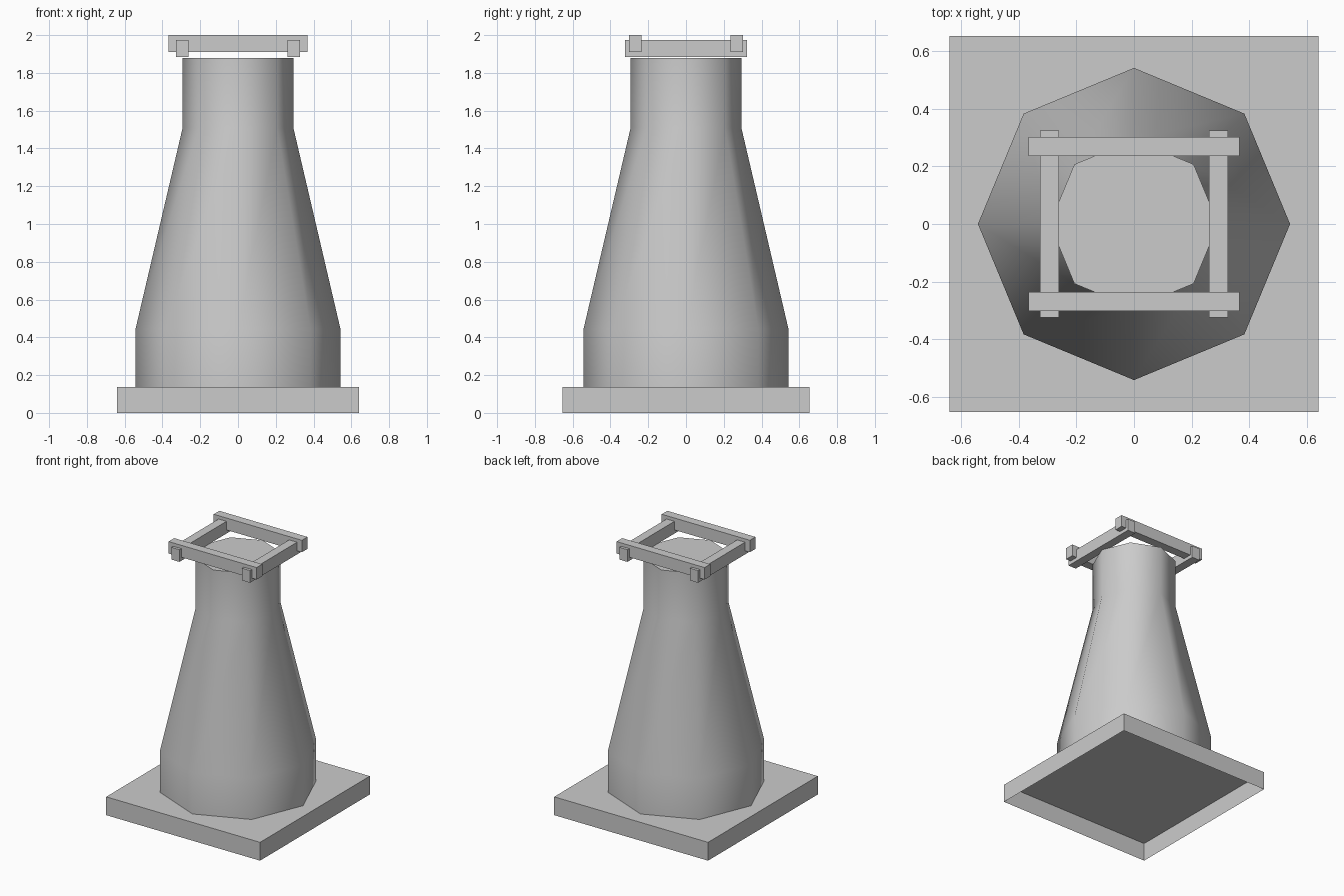
import bpy
import bmesh
from math import cos, sin, pi, radians

cube = bpy.data.objects.get("Cube")
if cube:
    bpy.data.objects.remove(cube, do_unlink=True)

# Single plain grey
grey = bpy.data.materials.new("plain grey")
grey.use_nodes = True
colour = (0.6, 0.6, 0.6, 1)
grey.diffuse_color = colour
grey.node_tree.nodes["Principled BSDF"].inputs["Base Color"].default_value = colour


def add_object(name, bm):
    bmesh.ops.recalc_face_normals(bm, faces=bm.faces)
    mesh = bpy.data.meshes.new(name)
    bm.to_mesh(mesh)
    bm.free()
    mesh.materials.append(grey)
    obj = bpy.data.objects.new(name, mesh)
    bpy.context.collection.objects.link(obj)
    return obj


def add_box(name, centre, size, open_bottom=False):
    bm = bmesh.new()
    bmesh.ops.create_cube(bm, size=1)
    bmesh.ops.scale(bm, vec=size, verts=bm.verts)
    bmesh.ops.translate(bm, vec=centre, verts=bm.verts)
    if open_bottom:
        bottom = [f for f in bm.faces if f.normal.z < -0.5]
        bmesh.ops.delete(bm, geom=bottom, context='FACES_ONLY')
    return add_object(name, bm)


# Base slab, a thin shell open underneath
BASE_TOP = 0.138
add_box("base_slab", (0, 0, BASE_TOP / 2), (1.282, 1.306, BASE_TOP), open_bottom=True)

# Eight-sided tower body: straight foot, tapering middle, straight neck
SIDES = 8
profile = [(0.542, BASE_TOP), (0.542, 0.446), (0.293, 1.51), (0.293, 1.88)]
bm = bmesh.new()
rings = [[bm.verts.new((r * cos(2 * pi * i / SIDES), r * sin(2 * pi * i / SIDES), z))
          for i in range(SIDES)] for r, z in profile]
for low, high in zip(rings, rings[1:]):
    for i in range(SIDES):
        j = (i + 1) % SIDES
        bm.faces.new((low[i], low[j], high[j], high[i]))
bm.faces.new(rings[-1])
bm.faces.new(rings[0][::-1])
tower = add_object("tower_body", bm)

# Soft shading around the body, crisp rim at the cap
bpy.ops.object.select_all(action='DESELECT')
tower.select_set(True)
bpy.context.view_layer.objects.active = tower
bpy.ops.object.shade_smooth_by_angle(angle=radians(60))

# Crossed beams on top: the side pair sits lower, the front and back pair rests over it
for side, name in ((1, "left"), (-1, "right")):
    add_box(name + "_beam", (side * 0.294, 0, 1.929), (0.066, 0.648, 0.092))
for side, name in ((1, "back"), (-1, "front")):
    add_box(name + "_beam", (0, side * 0.269, 1.955), (0.734, 0.067, 0.09))
